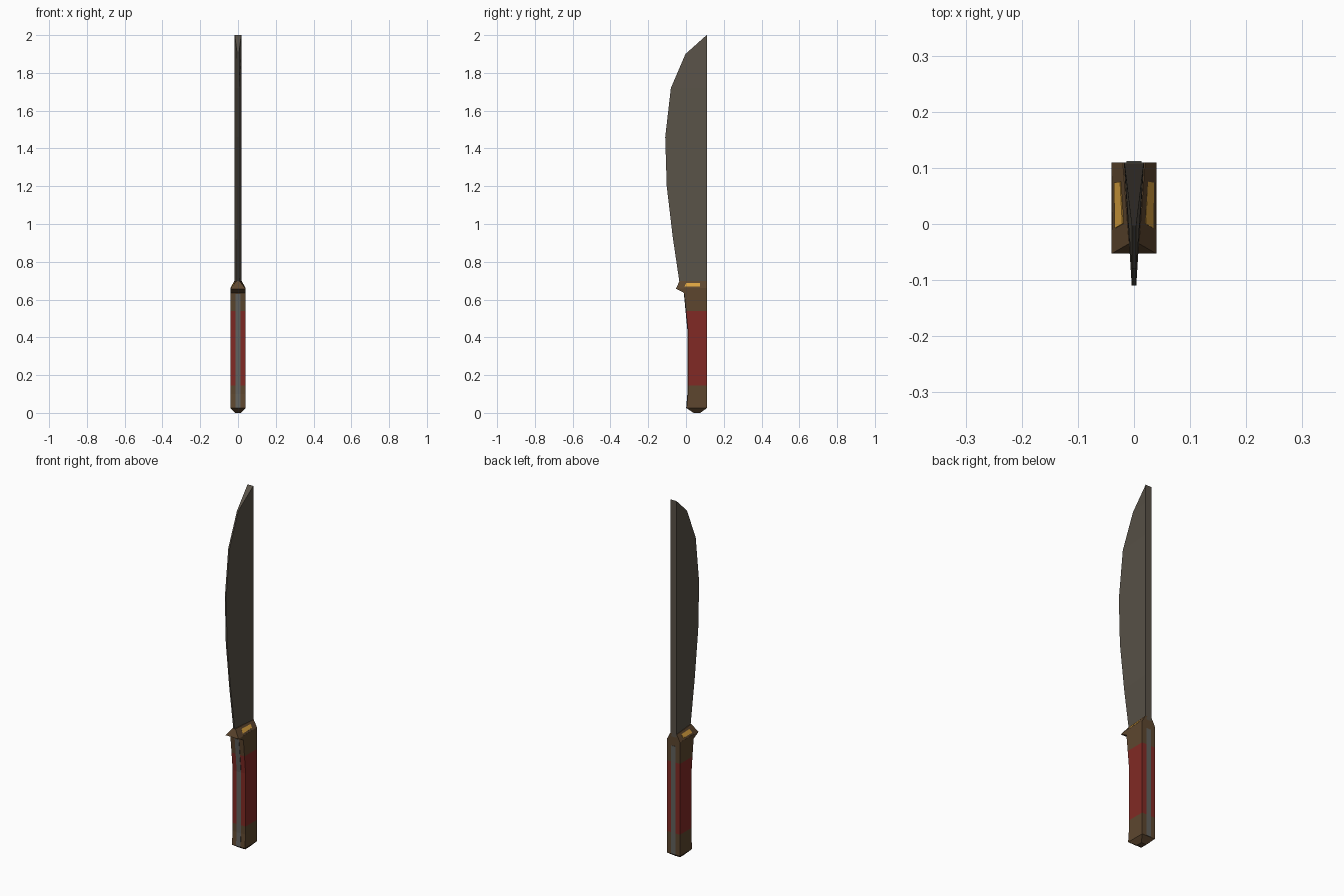
import bpy, bmesh
from mathutils import Vector

if "Cube" in bpy.data.objects:
    bpy.data.objects.remove(bpy.data.objects["Cube"])


def material(name, r, g, b):
    m = bpy.data.materials.new(name)
    m.diffuse_color = (r, g, b, 1)
    m.use_nodes = True
    m.node_tree.nodes["Principled BSDF"].inputs["Base Color"].default_value = m.diffuse_color
    return m


STEEL = material("steel", 0.10, 0.085, 0.065)
TANG = material("tang_steel", 0.12, 0.12, 0.11)
BROWN = material("brown", 0.11, 0.062, 0.028)
RED = material("red", 0.22, 0.023, 0.018)
GOLD = material("gold", 0.70, 0.36, 0.05)


def finish(name, bm, mat):
    bmesh.ops.recalc_face_normals(bm, faces=bm.faces)
    mesh = bpy.data.meshes.new(name)
    bm.to_mesh(mesh)
    bm.free()
    mesh.materials.append(mat)
    obj = bpy.data.objects.new(name, mesh)
    bpy.context.collection.objects.link(obj)
    return obj


def loft(name, sections, mat):
    """Each section is (front, back); each end is (y, z, half width)."""
    bm = bmesh.new()
    rings = []
    for (fy, fz, fh), (by, bz, bh) in sections:
        corners = [(-fh, fy, fz), (fh, fy, fz), (bh, by, bz), (-bh, by, bz)]
        rings.append([bm.verts.new(c) for c in corners])
    for a, b in zip(rings, rings[1:]):
        for i in range(4):
            j = (i + 1) % 4
            bm.faces.new((a[i], a[j], b[j], b[i]))
    bm.faces.new(rings[0][::-1])
    bm.faces.new(rings[-1])
    return finish(name, bm, mat)


# Blade: thick straight spine, thin curved edge, slanted tip
edge = [(-0.033, 0.68), (-0.07, 0.93), (-0.102, 1.2), (-0.11, 1.46),
        (-0.08, 1.72), (-0.003, 1.9)]
blade = [((y, z, 0.004), (0.11, z, 0.018)) for y, z in edge]
blade.append(((0.107, 1.998, 0.017), (0.11, 2.0, 0.018)))
loft("blade", blade, STEEL)


# Handle: brown pommel, red grip, brown collar
def grip_row(y, z, half=0.04, back=0.11):
    return ((y, z, half), (back, z, half))


loft("pommel", [grip_row(0.04, 0.0, 0.016, 0.075), grip_row(0.003, 0.025),
                grip_row(0.01, 0.1), grip_row(0.01, 0.145)], BROWN)
loft("grip", [grip_row(0.01, 0.145), grip_row(0.01, 0.44),
              grip_row(0.0, 0.54)], RED)
loft("collar", [grip_row(0.0, 0.54), grip_row(-0.01, 0.636),
                grip_row(-0.01, 0.66)], BROWN)

# Tang strip showing along the front and back of the handle
loft("tang", [grip_row(y, z, 0.013, 0.112) for y, z in
              [(0.001, 0.026), (0.007, 0.1), (0.007, 0.44), (-0.011, 0.63)]], TANG)

# Guard: short forward spur, sides sloping in to the blade
guard = [((-0.01, 0.635, 0.04), (0.11, 0.635, 0.04)),
         ((-0.053, 0.657, 0.04), (0.11, 0.66, 0.04)),
         ((-0.035, 0.698, 0.009), (0.11, 0.698, 0.02))]
loft("guard", guard, BROWN)

# Gold inlays lying on the sloping guard sides
low, high = guard[1], guard[2]


def on_slope(along, up):
    a = [Vector((h, y, z)) for y, z, h in low]
    b = [Vector((h, y, z)) for y, z, h in high]
    return a[0].lerp(a[1], along).lerp(b[0].lerp(b[1], along), up)


bm = bmesh.new()
for side in (-1, 1):
    quad = []
    for along, up in [(0.26, 0.24), (0.77, 0.24), (0.77, 0.72), (0.27, 0.72)]:
        p = on_slope(along, up) + Vector((0.0012, 0, 0.0012))
        quad.append(bm.verts.new((side * p.x, p.y, p.z)))
    face = bm.faces.new(quad)
    base = bmesh.ops.extrude_face_region(bm, geom=[face])["geom"]
    bmesh.ops.translate(bm, vec=(-side * 0.003, 0, -0.003),
                        verts=[v for v in base if isinstance(v, bmesh.types.BMVert)])
finish("guard_inlays", bm, GOLD)
